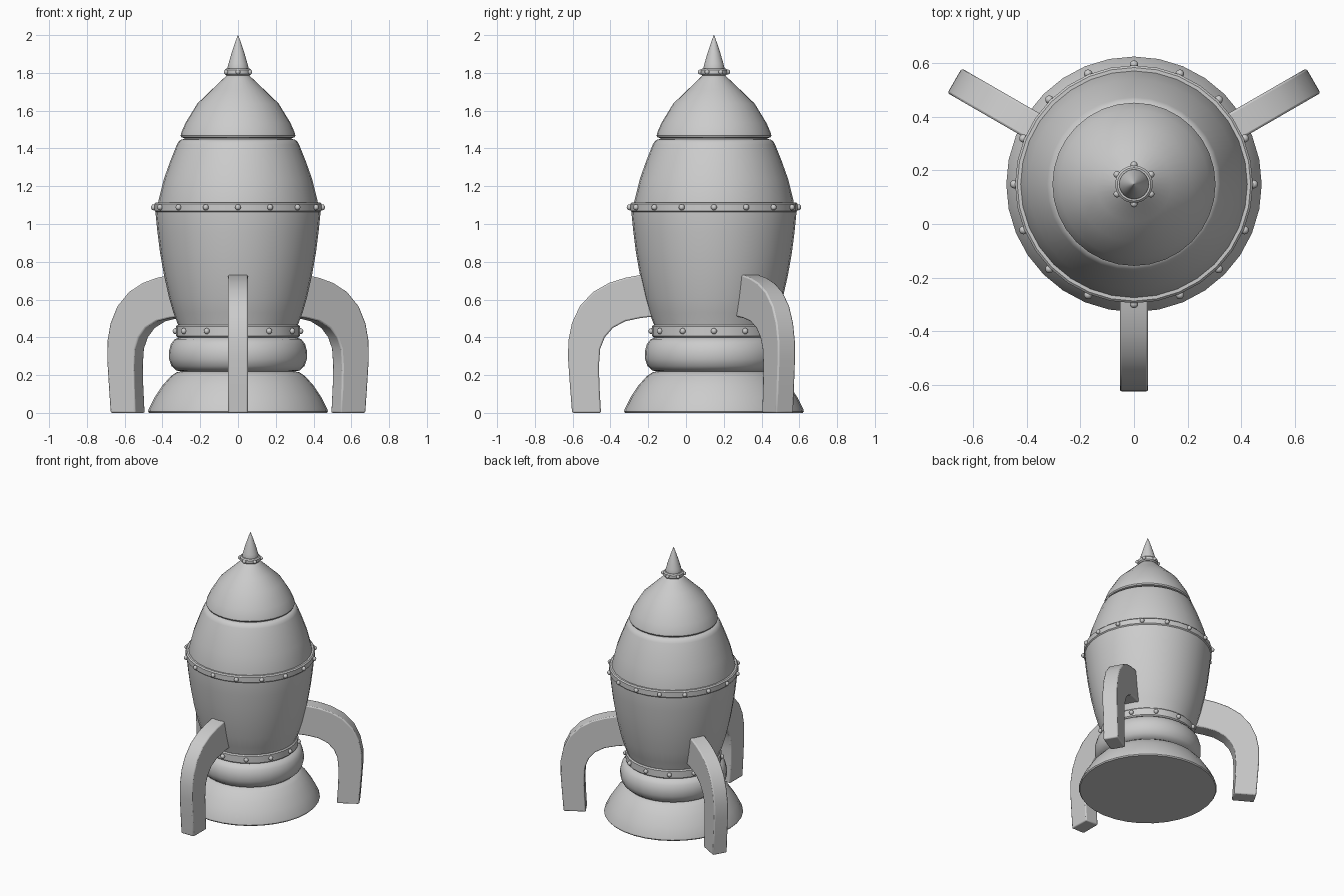
import bpy, bmesh
from math import sin, cos, pi, radians
from mathutils import Matrix

if "Cube" in bpy.data.objects:
    bpy.data.objects.remove(bpy.data.objects["Cube"])

CY = 0.148          # the body axis sits slightly behind the origin


def finish(bm, name, angle=35):
    bmesh.ops.recalc_face_normals(bm, faces=bm.faces)
    me = bpy.data.meshes.new(name)
    bm.to_mesh(me)
    bm.free()
    ob = bpy.data.objects.new(name, me)
    ob.location = (0, CY, 0)
    bpy.context.collection.objects.link(ob)
    bpy.ops.object.select_all(action='DESELECT')
    ob.select_set(True)
    bpy.context.view_layer.objects.active = ob
    bpy.ops.object.shade_smooth_by_angle(angle=radians(angle))
    return ob


def lathe(name, profile, n=32):
    """Revolve (radius, z) points into a closed solid."""
    bm = bmesh.new()
    rings = [[bm.verts.new((r * cos(2 * pi * i / n), r * sin(2 * pi * i / n), z))
              for i in range(n)] for r, z in profile]
    for a, b in zip(rings, rings[1:]):
        for i in range(n):
            j = (i + 1) % n
            bm.faces.new((a[i], a[j], b[j], b[i]))
    bm.faces.new(rings[0])
    bm.faces.new(rings[-1])
    return finish(bm, name)


def rivets(name, count, radius, z, size):
    bm = bmesh.new()
    for i in range(count):
        a = pi / 2 + 2 * pi * i / count
        bmesh.ops.create_uvsphere(bm, u_segments=10, v_segments=6, radius=size,
                                  matrix=Matrix.Translation((radius * cos(a), radius * sin(a), z)))
    return finish(bm, name, 60)


def band(name, r, z0, z1, b=0.008):
    return lathe(name, [(r - b, z0), (r, z0 + b), (r, z1 - b), (r - b, z1)])


# Exhaust skirt and bulging ring
lathe("exhaust_skirt", [(0.47, 0), (0.476, 0.008), (0.473, 0.02), (0.44, 0.085),
                        (0.40, 0.145), (0.355, 0.195), (0.325, 0.215), (0.29, 0.222)])
lathe("bulge_ring", [(0.29, 0.218), (0.325, 0.224), (0.352, 0.248), (0.365, 0.285),
                     (0.366, 0.325), (0.355, 0.365), (0.335, 0.39), (0.30, 0.403)])

# Hull sections
lathe("lower_hull", [(0.30, 0.40), (0.315, 0.46), (0.342, 0.53), (0.365, 0.61), (0.392, 0.73),
                     (0.413, 0.85), (0.427, 0.96), (0.436, 1.05), (0.436, 1.07)])
lathe("upper_hull", [(0.425, 1.08), (0.422, 1.12), (0.392, 1.24), (0.358, 1.335),
                     (0.324, 1.42), (0.315, 1.437), (0.30, 1.447), (0.285, 1.45), (0.28, 1.47)])
lathe("nose_cone", [(0.285, 1.455), (0.30, 1.459), (0.304, 1.468), (0.299, 1.487), (0.278, 1.535),
                    (0.215, 1.638), (0.14, 1.71), (0.075, 1.772), (0.062, 1.785), (0.05, 1.79)])
lathe("nose_spike", [(0.055, 1.79), (0.055, 1.83), (0.05, 1.85), (0.034, 1.905),
                     (0.014, 1.965), (0.001, 2.0)])

# Riveted bands
for label, r, z0, z1, count, size in (("lower", 0.328, 0.40, 0.466, 12, 0.016),
                                      ("middle", 0.443, 1.062, 1.115, 16, 0.016),
                                      ("nose", 0.07, 1.786, 1.823, 6, 0.013)):
    band(label + "_band", r, z0, z1)
    rivets(label + "_rivets", count, r + 0.003, (z0 + z1) / 2, size)

# Three curved landing legs, drawn as (radius, z) outlines and extruded
OUTLINE = [(0.30, 0.735), (0.39, 0.73), (0.47, 0.715), (0.555, 0.688), (0.64, 0.64), (0.71, 0.565),
           (0.752, 0.475), (0.771, 0.38), (0.772, 0.28), (0.762, 0.14), (0.751, 0),
           (0.598, 0), (0.606, 0.14), (0.609, 0.25), (0.602, 0.34), (0.578, 0.40),
           (0.535, 0.45), (0.47, 0.485), (0.39, 0.502), (0.28, 0.515)]
HALF = 0.053
for name, angle in (("front_leg", -90), ("right_leg", 30), ("left_leg", 150)):
    bm = bmesh.new()
    sides = [[bm.verts.new((r, y, z)) for r, z in OUTLINE] for y in (-HALF, HALF)]
    for s in sides:
        bm.faces.new(s)
    for i in range(len(OUTLINE)):
        j = (i + 1) % len(OUTLINE)
        bm.faces.new((sides[0][i], sides[0][j], sides[1][j], sides[1][i]))
    leg = finish(bm, name, 35)
    leg.rotation_euler.z = radians(angle)
    bevel = leg.modifiers.new("soft_edges", 'BEVEL')
    bevel.width = 0.008
    bevel.segments = 2
    bevel.limit_method = 'ANGLE'
    bevel.angle_limit = radians(50)
